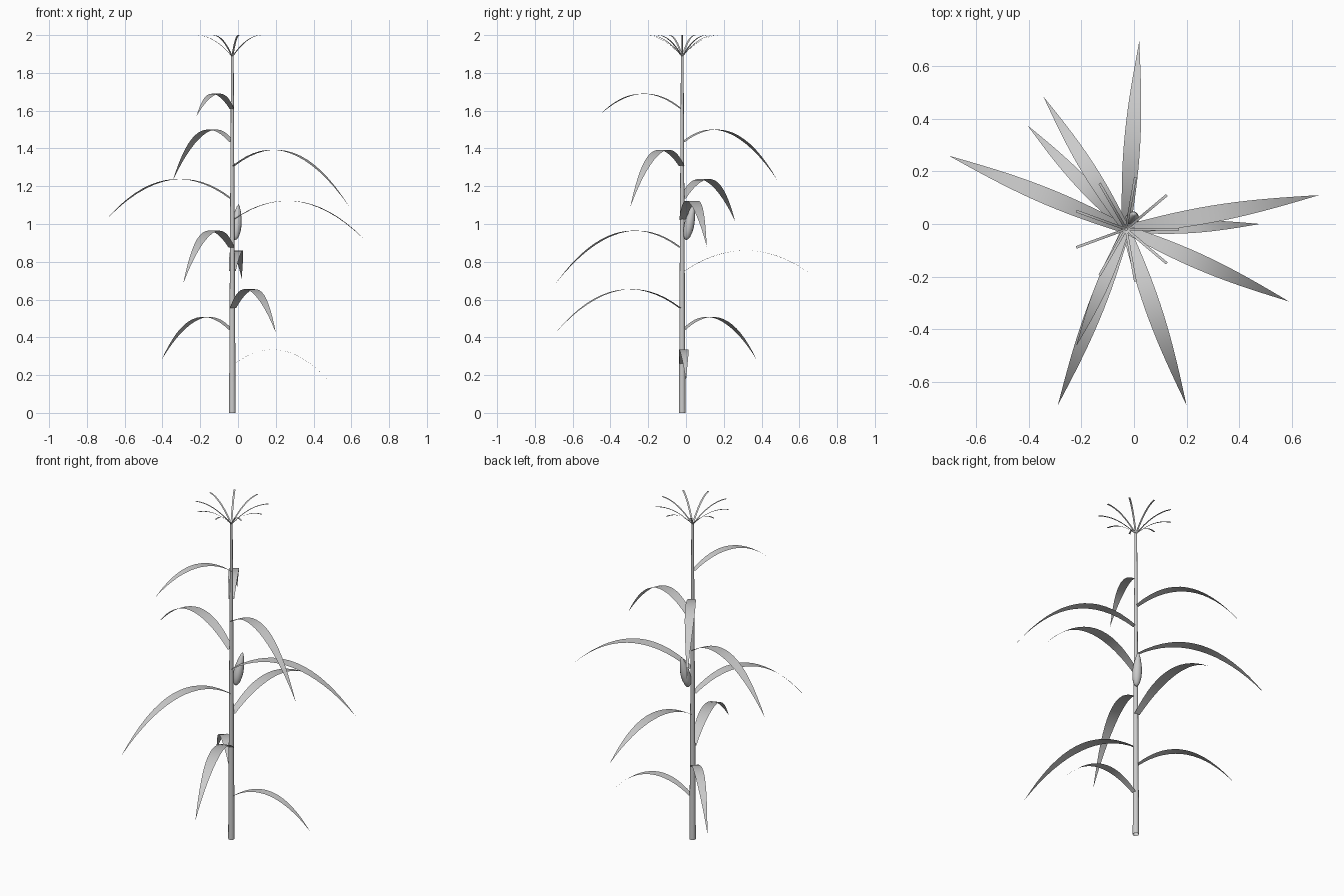
import bpy, bmesh, math
from mathutils import Vector

cube = bpy.data.objects.get("Cube")
if cube:
    bpy.data.objects.remove(cube, do_unlink=True)

AXIS = Vector((-0.03, -0.02, 0))
STALK_TOP = 1.89

plain = bpy.data.materials.new("plain_grey")
plain.use_nodes = True
GREY = (0.6, 0.6, 0.6, 1)
plain.diffuse_color = GREY
plain.node_tree.nodes["Principled BSDF"].inputs["Base Color"].default_value = GREY


def finish(name, bm):
    mesh = bpy.data.meshes.new(name)
    bm.to_mesh(mesh)
    bm.free()
    mesh.materials.append(plain)
    obj = bpy.data.objects.new(name, mesh)
    bpy.context.collection.objects.link(obj)
    bpy.ops.object.select_all(action='DESELECT')
    obj.select_set(True)
    bpy.context.view_layer.objects.active = obj
    bpy.ops.object.shade_smooth_by_angle(angle=math.radians(60))


def lathe(name, start, end, profile, sides=12):
    """Rings of (fraction along the axis, radius) joined into an open tube."""
    bm = bmesh.new()
    turn = (end - start).to_track_quat('Z', 'Y')
    rings = []
    for t, r in profile:
        ring = []
        for i in range(sides):
            a = math.tau * i / sides
            offset = turn @ Vector((r * math.cos(a), r * math.sin(a), 0))
            ring.append(bm.verts.new(start.lerp(end, t) + offset))
        rings.append(ring)
    for low, high in zip(rings, rings[1:]):
        for i in range(sides):
            j = (i + 1) % sides
            bm.faces.new((low[i], low[j], high[j], high[i]))
    # Rings of zero radius close to a point
    bmesh.ops.remove_doubles(bm, verts=bm.verts, dist=0.0001)
    finish(name, bm)


def ribbon(name, start, reach, height, width, steps):
    """Flat strip along a horizontal reach; height and width depend on s."""
    bm = bmesh.new()
    side = Vector((-reach.y, reach.x, 0)).normalized()
    rows = []
    for k in range(steps + 1):
        s = k / steps
        mid = start + reach * s + Vector((0, 0, height(s)))
        half = side * width(s) / 2
        rows.append((bm.verts.new(mid - half), bm.verts.new(mid + half)))
    for (a, b), (c, d) in zip(rows, rows[1:]):
        bm.faces.new((a, c, d, b))
    bmesh.ops.remove_doubles(bm, verts=bm.verts, dist=0.0002)
    finish(name, bm)


def stalk_radius(z):
    return 0.0175 - 0.0105 * z / STALK_TOP


# Stalk, open underneath
lathe("stalk", AXIS, AXIS + Vector((0, 0, STALK_TOP)),
      [(0, stalk_radius(0)), (1, stalk_radius(STALK_TOP)), (1, 0)])

# Leaves: base height, peak height, then tip x, y, z
LEAVES = [
    (0.26, 0.335, 0.48, 0.0, 0.17),
    (0.44, 0.508, -0.405, 0.375, 0.28),
    (0.555, 0.655, 0.20, -0.69, 0.425),
    (0.75, 0.86, 0.02, 0.695, 0.71),
    (0.875, 0.965, -0.29, -0.69, 0.685),
    (1.025, 1.123, 0.705, 0.11, 0.88),
    (1.135, 1.238, -0.705, 0.26, 1.015),
    (1.308, 1.393, 0.59, -0.295, 1.09),
    (1.435, 1.50, -0.345, 0.485, 1.23),
    (1.61, 1.69, -0.22, -0.465, 1.57),
]


def leaf(index, base, peak, x, y, tip):
    out = Vector((x, y, 0)) - AXIS
    start = AXIS + out.normalized() * stalk_radius(base) * 0.8
    reach = Vector((x, y, 0)) - start
    start.z = base
    rise, drop = peak - base, tip - base
    slope = 2 * rise + 2 * math.sqrt(rise * (rise - drop))
    widest = 0.018 + 0.063 * reach.length

    def width(s):
        if s < 0.4:
            return widest * (0.55 + 0.45 * math.sin(math.pi * s / 0.8))
        return widest * math.cos(math.pi / 2 * (s - 0.4) / 0.6)

    ribbon(f"leaf_{index}", start, reach,
           lambda s: slope * s + (drop - slope) * s * s, width, 16)


for number, row in enumerate(LEAVES, 1):
    leaf(number, *row)

# Ear leaning out from the stalk
lathe("ear", Vector((-0.016, 0.0, 0.915)), Vector((0.003, 0.04, 1.105)),
      [(0, 0), (0.03, 0.01), (0.1, 0.018), (0.25, 0.025), (0.42, 0.027),
       (0.6, 0.024), (0.8, 0.016), (0.93, 0.008), (1, 0)])

# Tassel of arching strands at the top
for n in range(9):
    a = math.radians(40 * n)
    ribbon(f"tassel_strand_{n + 1}", AXIS + Vector((0, 0, STALK_TOP - 0.005)),
           Vector((math.cos(a), math.sin(a), 0)) * 0.202,
           lambda s: 0.115 * s * (2 - s), lambda s: 0.01, 8)
